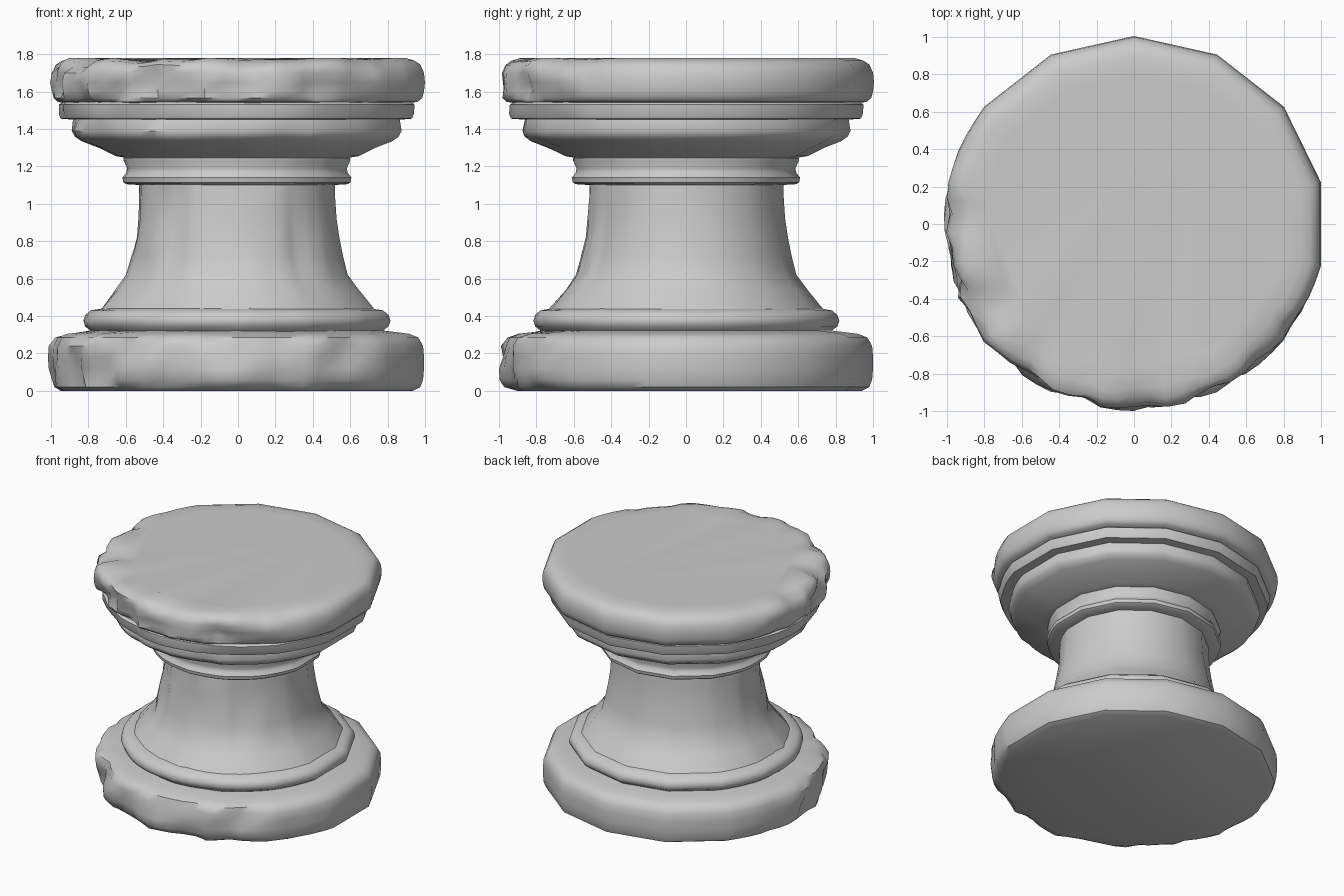
import bpy, bmesh, math
from mathutils import Vector, noise

if "Cube" in bpy.data.objects:
    bpy.data.objects.remove(bpy.data.objects["Cube"])

SIDES = 14          # corners of the column outline, one pointing to the back
STEP = math.tau / SIDES


def wear_mask(a):
    """1 in the worn front-left region, fading to 0 elsewhere."""
    d = abs((a - math.radians(245) + math.pi) % math.tau - math.pi)
    return min(1.0, max(0.0, (math.radians(95) - d) / math.radians(35)))


def ring_points():
    """Unit outline: plain corners, with finer steps where the stone is worn."""
    pts = []
    for i in range(SIDES):
        a0 = math.pi / 2 + i * STEP
        p = Vector((math.cos(a0) * 1.02, math.sin(a0)))
        q = Vector((math.cos(a0 + STEP) * 1.02, math.sin(a0 + STEP)))
        n = 5 if wear_mask(a0 + STEP / 2) > 0 else 1
        for k in range(n):
            v = p.lerp(q, k / n)
            if n > 1:       # worn side is a little rounder
                v *= 1 + 0.02 * math.sin(math.pi * k / n)
            pts.append(v)
    return pts


RING = ring_points()


def turned(name, profile, wear=0.0, freq=5.0, drop=0.0):
    """Turn a (radius, height) profile around z and chip the worn side."""
    bm = bmesh.new()
    rows = []
    for r, z in profile:
        row = []
        for u in RING:
            m = wear_mask(math.atan2(u.y, u.x) % math.tau)
            n = noise.noise(Vector((u.x * r, u.y * r, z * 1.3)) * freq)
            n2 = noise.noise(Vector((u.x, u.y, z + 7)) * freq * 2)
            cut = m * wear * max(-0.05, n + 0.25 + 0.5 * n2)
            dz = m * drop * max(0, n + 0.3) if z > 1.74 else 0
            row.append(bm.verts.new((u.x * (r - cut), u.y * (r - cut), z - dz)))
        rows.append(row)
    count = len(RING)
    for lo, hi in zip(rows, rows[1:]):
        for i in range(count):
            j = (i + 1) % count
            bm.faces.new((lo[i], lo[j], hi[j], hi[i]))
    # flat ends only where they are visible
    if profile[0][1] == 0:
        bm.faces.new(rows[0][::-1])
    if profile[-1][1] > 1.7:
        bm.faces.new(rows[-1])
    me = bpy.data.meshes.new(name)
    bm.to_mesh(me)
    bm.free()
    ob = bpy.data.objects.new(name, me)
    bpy.context.collection.objects.link(ob)
    bpy.ops.object.select_all(action='DESELECT')
    ob.select_set(True)
    bpy.context.view_layer.objects.active = ob
    bpy.ops.object.shade_smooth_by_angle(angle=math.radians(42))
    return ob


# round bottom slab, chipped at the front
turned("base_slab", [(0.94, 0), (0.98, 0.02), (0.995, 0.06), (1.0, 0.12),
                     (1.0, 0.18), (0.995, 0.24), (0.97, 0.285), (0.92, 0.305),
                     (0.84, 0.315), (0.76, 0.325)], 0.07)

# rounded ring at the foot of the shaft
turned("base_ring", [(0.77, 0.315), (0.81, 0.345), (0.82, 0.375), (0.81, 0.405),
                     (0.78, 0.43), (0.72, 0.44)], 0.01)

# flared shaft
turned("shaft", [(0.735, 0.435), (0.65, 0.54), (0.59, 0.62), (0.565, 0.72),
                 (0.545, 0.82), (0.53, 0.92), (0.523, 1.02), (0.52, 1.105)], 0.025, 4.0)

# neck ring
turned("neck_ring", [(0.51, 1.10), (0.59, 1.105), (0.605, 1.115), (0.61, 1.14),
                     (0.59, 1.165), (0.585, 1.19), (0.603, 1.23), (0.603, 1.245),
                     (0.59, 1.25)])

# stepped mouldings under the top slab
turned("cap_moulding", [(0.59, 1.245), (0.65, 1.255), (0.74, 1.30), (0.83, 1.335),
                        (0.865, 1.36), (0.88, 1.39), (0.87, 1.45), (0.935, 1.455),
                        (0.945, 1.48), (0.95, 1.53), (0.93, 1.545)], 0.02)

# round top slab, chipped along its front edge
turned("cap_slab", [(0.90, 1.535), (0.965, 1.545), (0.99, 1.565), (1.0, 1.60),
                    (1.005, 1.65), (1.0, 1.70), (0.98, 1.745), (0.95, 1.765),
                    (0.90, 1.78), (0.80, 1.78)], 0.08, 4.5, 0.03)
